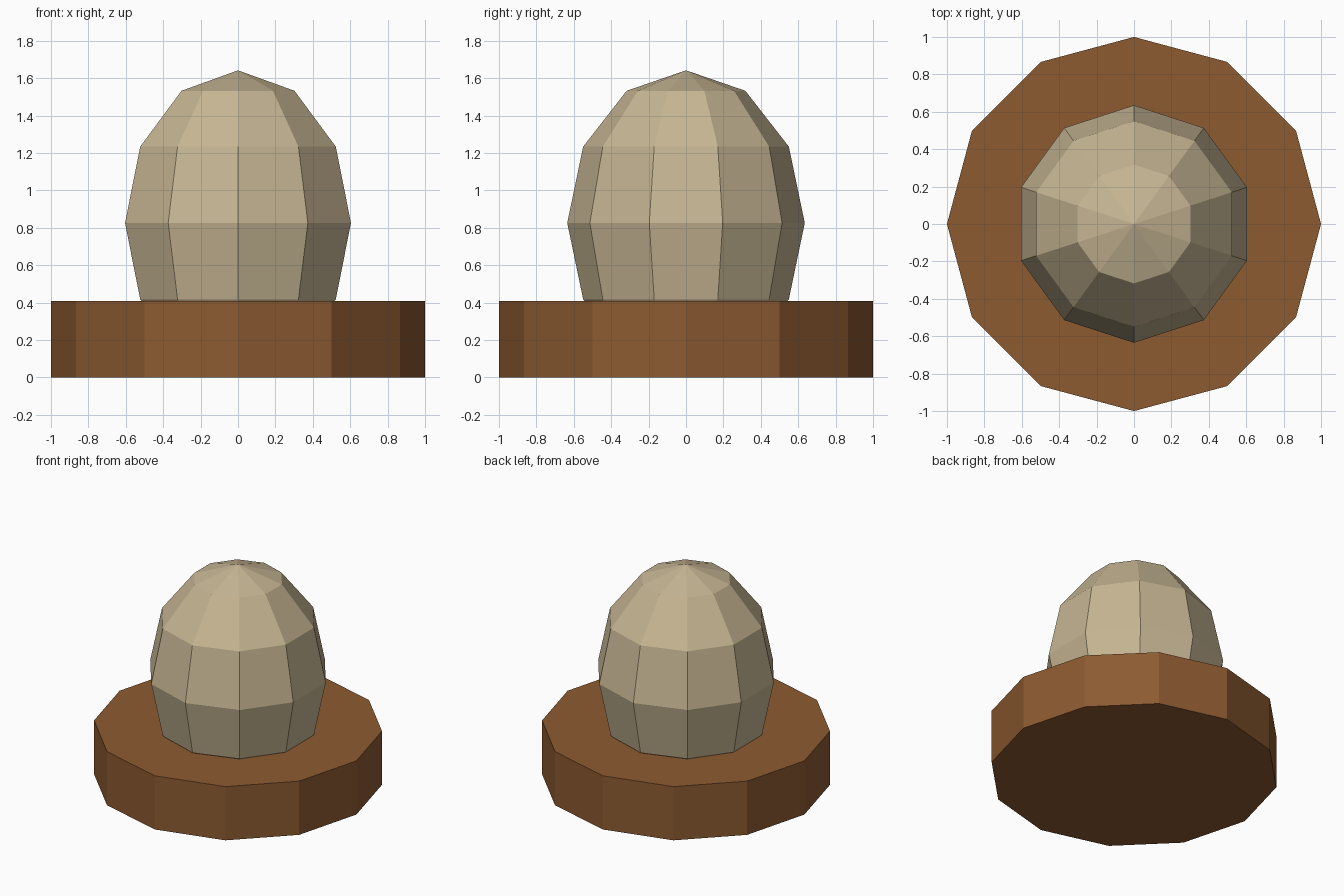
import bpy, bmesh, math

if "Cube" in bpy.data.objects:
    bpy.data.objects.remove(bpy.data.objects["Cube"])


def material(name, rgb):
    m = bpy.data.materials.new(name)
    m.diffuse_color = (*rgb, 1)
    m.use_nodes = True
    m.node_tree.nodes["Principled BSDF"].inputs["Base Color"].default_value = m.diffuse_color
    return m


def lathe(name, profile, sides, mat):
    """Flat-shaded solid from (radius, z) points, first corner on +y."""
    bm = bmesh.new()
    verts = [bm.verts.new((0, r, z)) for r, z in profile]
    edges = [bm.edges.new(p) for p in zip(verts, verts[1:])]
    bmesh.ops.spin(bm, geom=verts + edges, cent=(0, 0, 0), axis=(0, 0, 1),
                   angle=math.tau, steps=sides, use_duplicate=False)
    bmesh.ops.remove_doubles(bm, verts=bm.verts, dist=1e-4)
    bmesh.ops.recalc_face_normals(bm, faces=bm.faces)
    # merge flat caps into single polygons
    bmesh.ops.dissolve_limit(bm, angle_limit=0.001, verts=bm.verts, edges=bm.edges)
    mesh = bpy.data.meshes.new(name)
    bm.to_mesh(mesh)
    bm.free()
    mesh.materials.append(mat)
    obj = bpy.data.objects.new(name, mesh)
    bpy.context.collection.objects.link(obj)
    return obj


wood = material("brown_wood", (0.265, 0.104, 0.030))
stone = material("sand_stone", (0.565, 0.465, 0.292))

# Twelve-sided disc base
lathe("base", [(0, 0), (1, 0), (1, 0.41), (0, 0.41)], 12, wood)

# Ten-sided stretched sphere sunk into the base
radius, half_height, centre = 0.635, 0.816, 0.826
rings = 6
dome = [(radius * math.sin(math.pi * i / rings),
         centre - half_height * math.cos(math.pi * i / rings)) for i in range(rings + 1)]
lathe("dome", dome, 10, stone)
